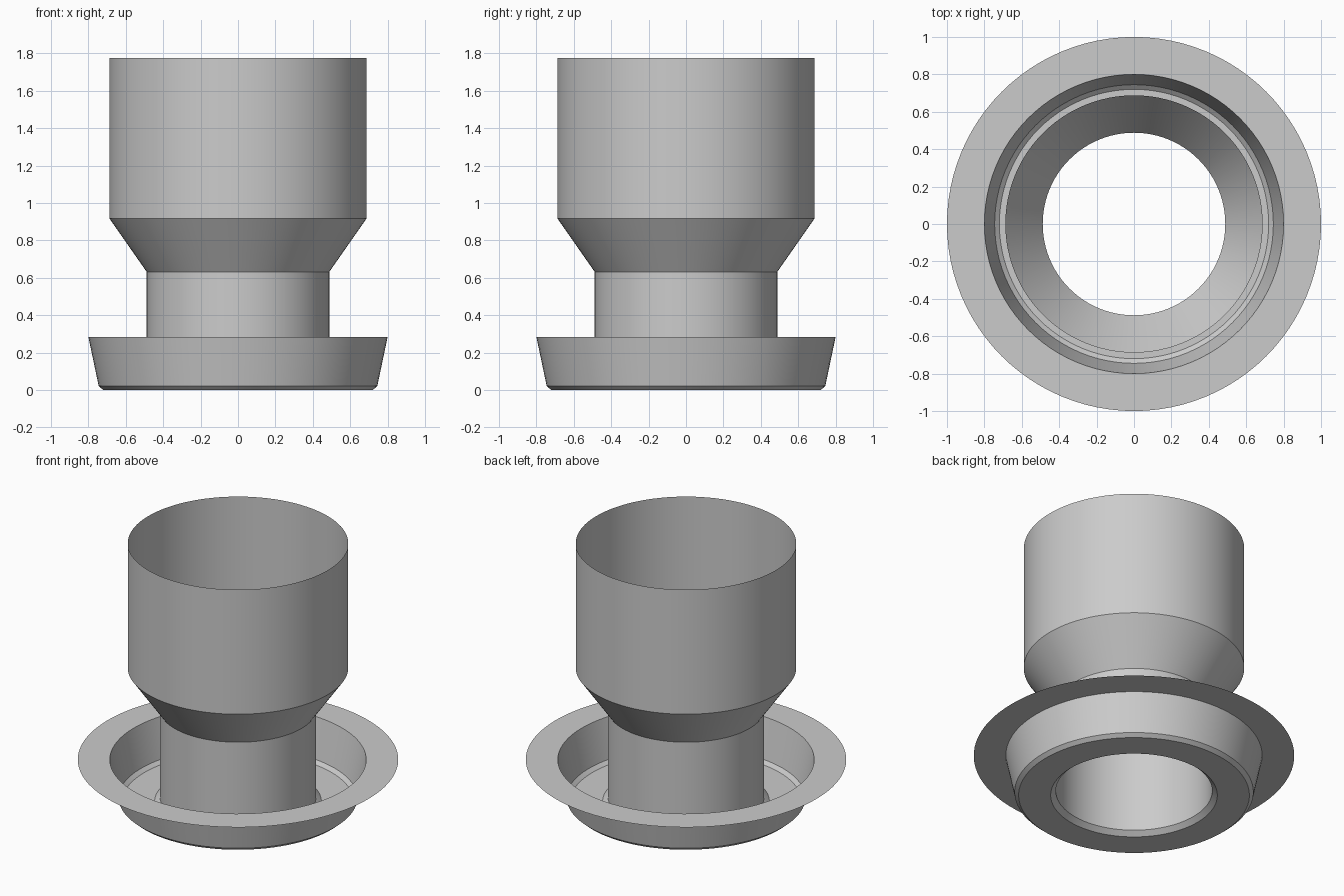
import bpy
import math

cube = bpy.data.objects.get("Cube")
if cube:
    bpy.data.objects.remove(cube, do_unlink=True)

SEGMENTS = 96

grey = bpy.data.materials.new("plain grey")
grey.use_nodes = True
colour = (0.6, 0.6, 0.6, 1)
grey.diffuse_color = colour
grey.node_tree.nodes["Principled BSDF"].inputs["Base Color"].default_value = colour


def revolve(name, profile):
    """Spin an open (radius, height) profile about z into a thin sheet."""
    verts, faces = [], []
    for radius, height in profile:
        for i in range(SEGMENTS):
            a = math.tau * i / SEGMENTS
            verts.append((radius * math.cos(a), radius * math.sin(a), height))
    for ring in range(len(profile) - 1):
        for i in range(SEGMENTS):
            a = ring * SEGMENTS + i
            b = ring * SEGMENTS + (i + 1) % SEGMENTS
            faces.append((a, b, b + SEGMENTS, a + SEGMENTS))
    mesh = bpy.data.meshes.new(name)
    mesh.from_pydata(verts, [], faces)
    mesh.materials.append(grey)
    obj = bpy.data.objects.new(name, mesh)
    bpy.context.collection.objects.link(obj)
    bpy.ops.object.select_all(action="DESELECT")
    obj.select_set(True)
    bpy.context.view_layer.objects.active = obj
    bpy.ops.object.shade_smooth_by_angle(angle=math.radians(20))
    return obj


# Flat rim, sloping wall, bevelled corner, floor and the bevel up to the neck
revolve("flanged_pan", [(1.0, 0.285), (0.8, 0.285), (0.745, 0.022),
                        (0.72, 0.0), (0.52, 0.0), (0.488, 0.03)])

# Narrow neck, flared cone and wide open cylinder
revolve("funnel_tube", [(0.488, 0.03), (0.488, 0.632),
                        (0.688, 0.918), (0.688, 1.775)])
